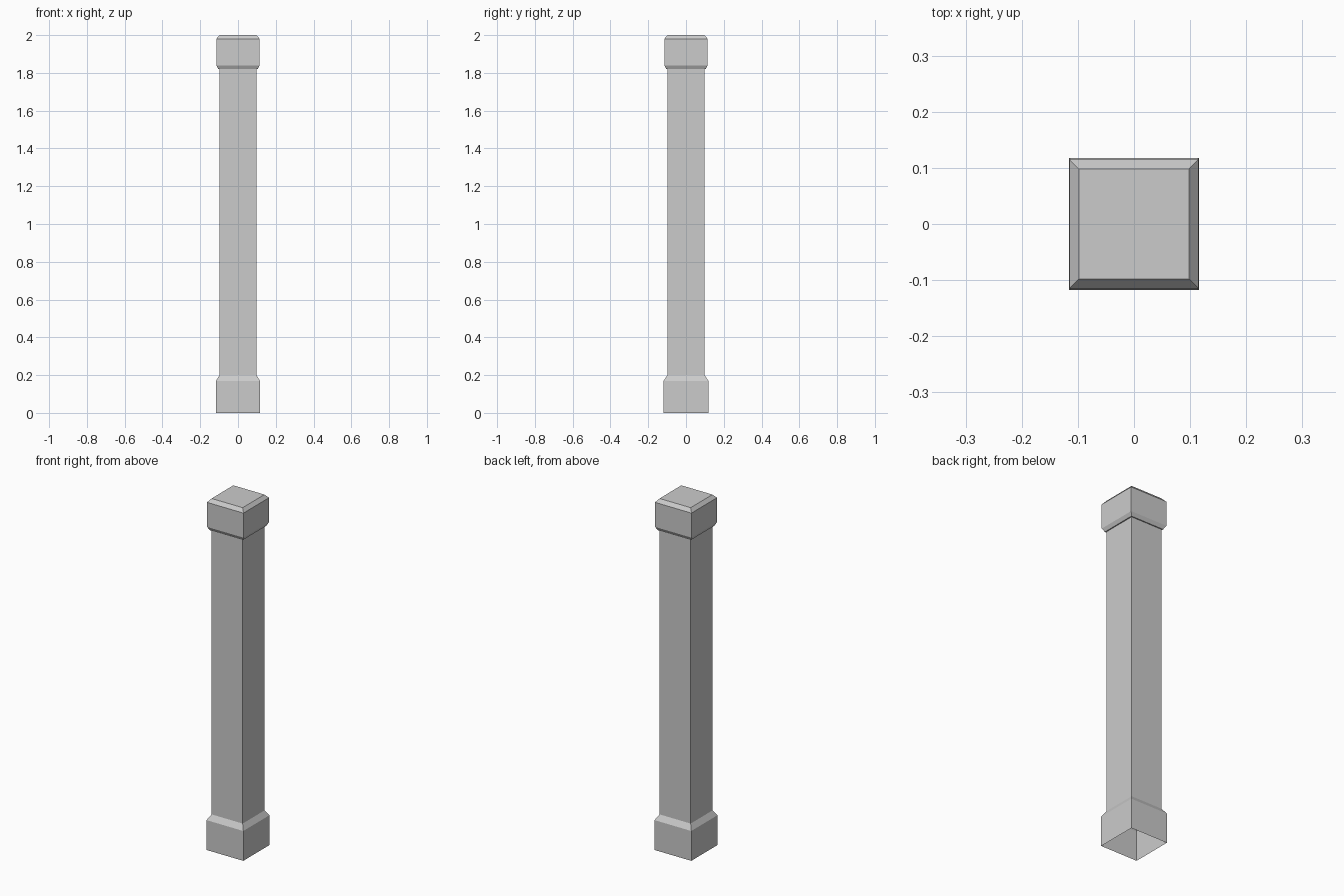
import bpy
import bmesh

default_cube = bpy.data.objects.get("Cube")
if default_cube:
    bpy.data.objects.remove(default_cube, do_unlink=True)

# One plain grey for the whole post
stone = bpy.data.materials.new("stone grey")
stone.use_nodes = True
colour = (0.6, 0.6, 0.6, 1)
stone.diffuse_color = colour
stone.node_tree.nodes["Principled BSDF"].inputs["Base Color"].default_value = colour

CORNERS = ((-1, -1), (1, -1), (1, 1), (-1, 1))


def square_shell(name, profile, capped=False):
    """Loft rectangular rings given as (half width, half depth, height)."""
    bm = bmesh.new()
    rings = [[bm.verts.new((sx * hx, sy * hy, z)) for sx, sy in CORNERS]
             for hx, hy, z in profile]
    for low, high in zip(rings, rings[1:]):
        for i in range(4):
            j = (i + 1) % 4
            bm.faces.new((low[i], low[j], high[j], high[i]))
    if capped:
        bm.faces.new(rings[-1])
    mesh = bpy.data.meshes.new(name)
    bm.to_mesh(mesh)
    bm.free()
    mesh.materials.append(stone)
    obj = bpy.data.objects.new(name, mesh)
    bpy.context.collection.objects.link(obj)
    return obj


SHAFT = 0.098
FOOT_TOP, NECK = 0.2, 1.82

# Hollow foot, open underneath, with a sloped shoulder
square_shell("foot", [(0.116, 0.118, 0), (0.116, 0.118, 0.17),
                      (SHAFT, SHAFT, FOOT_TOP)])

# Straight square shaft
square_shell("shaft", [(SHAFT, SHAFT, FOOT_TOP), (SHAFT, SHAFT, NECK)])

# Head block, chamfered below and above
square_shell("head", [(SHAFT, SHAFT, NECK), (0.104, 0.104, NECK),
                      (0.115, 0.115, 1.84), (0.115, 0.115, 1.98),
                      (SHAFT, SHAFT, 2)], capped=True)
